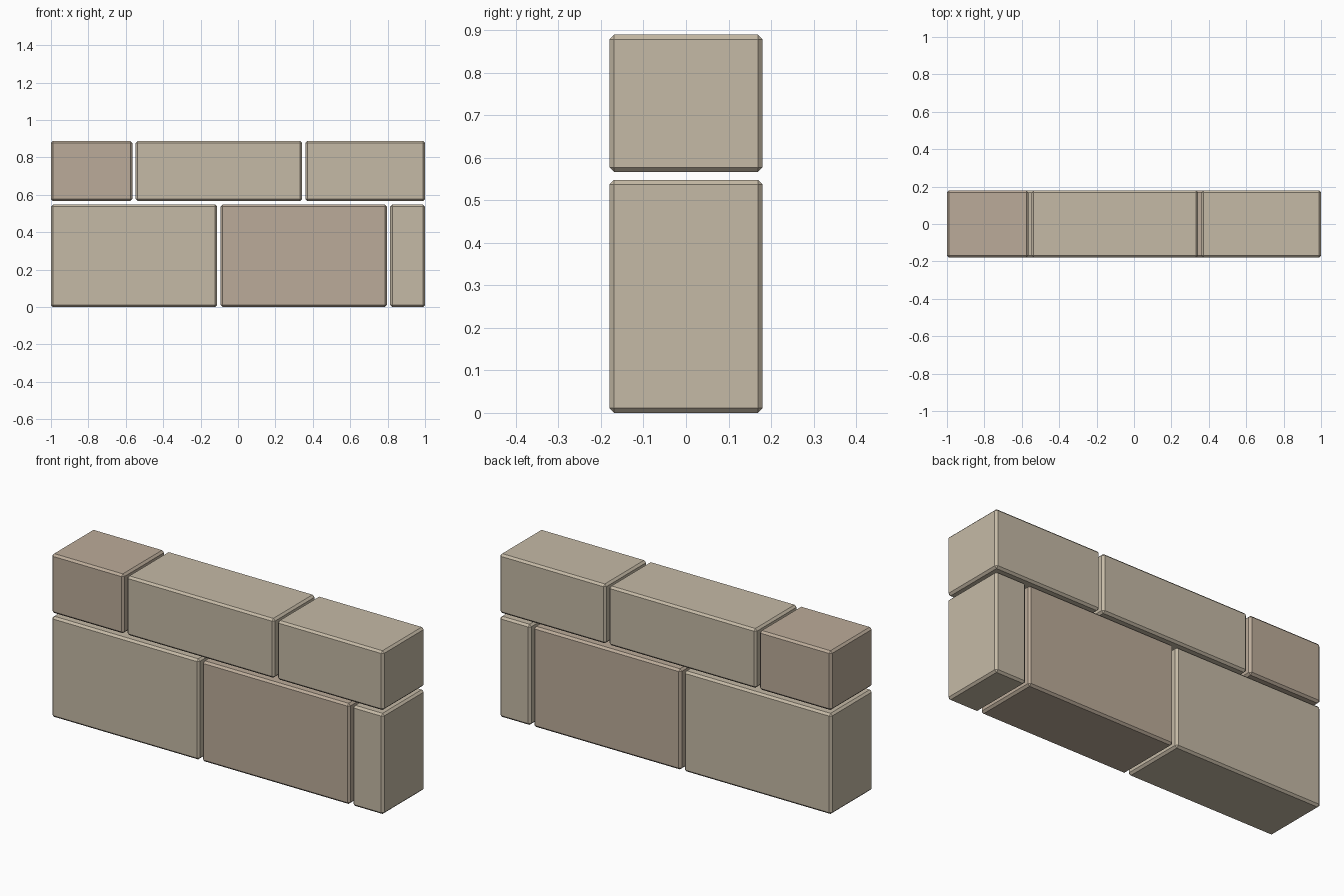
import bpy, bmesh

if "Cube" in bpy.data.objects:
    bpy.data.objects.remove(bpy.data.objects["Cube"])

DEPTH, BEVEL = 0.36, 0.011


def material(name, color):
    m = bpy.data.materials.new(name)
    m.diffuse_color = (*color, 1)
    m.use_nodes = True
    m.node_tree.nodes["Principled BSDF"].inputs["Base Color"].default_value = m.diffuse_color
    return m


tan = material("tan_stone", (0.56, 0.49, 0.38))
rosy = material("rosy_stone", (0.50, 0.41, 0.32))


def stone(name, x0, x1, z0, z1, mat):
    """Chamfered block spanning the given x and z ranges."""
    bm = bmesh.new()
    bmesh.ops.create_cube(bm, size=1)
    bmesh.ops.scale(bm, vec=(x1 - x0, DEPTH, z1 - z0), verts=bm.verts)
    bmesh.ops.bevel(bm, geom=bm.edges[:], offset=BEVEL, segments=1,
                    profile=0.5, affect='EDGES')
    mesh = bpy.data.meshes.new(name)
    bm.to_mesh(mesh)
    bm.free()
    mesh.materials.append(mat)
    ob = bpy.data.objects.new(name, mesh)
    ob.location = ((x0 + x1) / 2, 0, (z0 + z1) / 2)
    bpy.context.collection.objects.link(ob)


# Courses: name, z range, stones as (x start, x end, material)
courses = [
    ("lower_stone", 0.0, 0.548,
     [(-1.0, -0.111, tan), (-0.093, 0.796, rosy), (0.814, 1.0, tan)]),
    ("upper_stone", 0.566, 0.889,
     [(-1.0, -0.565, rosy), (-0.547, 0.342, tan), (0.36, 1.0, tan)]),
]
for name, z0, z1, stones in courses:
    for i, (x0, x1, mat) in enumerate(stones, 1):
        stone(f"{name}_{i}", x0, x1, z0, z1, mat)
